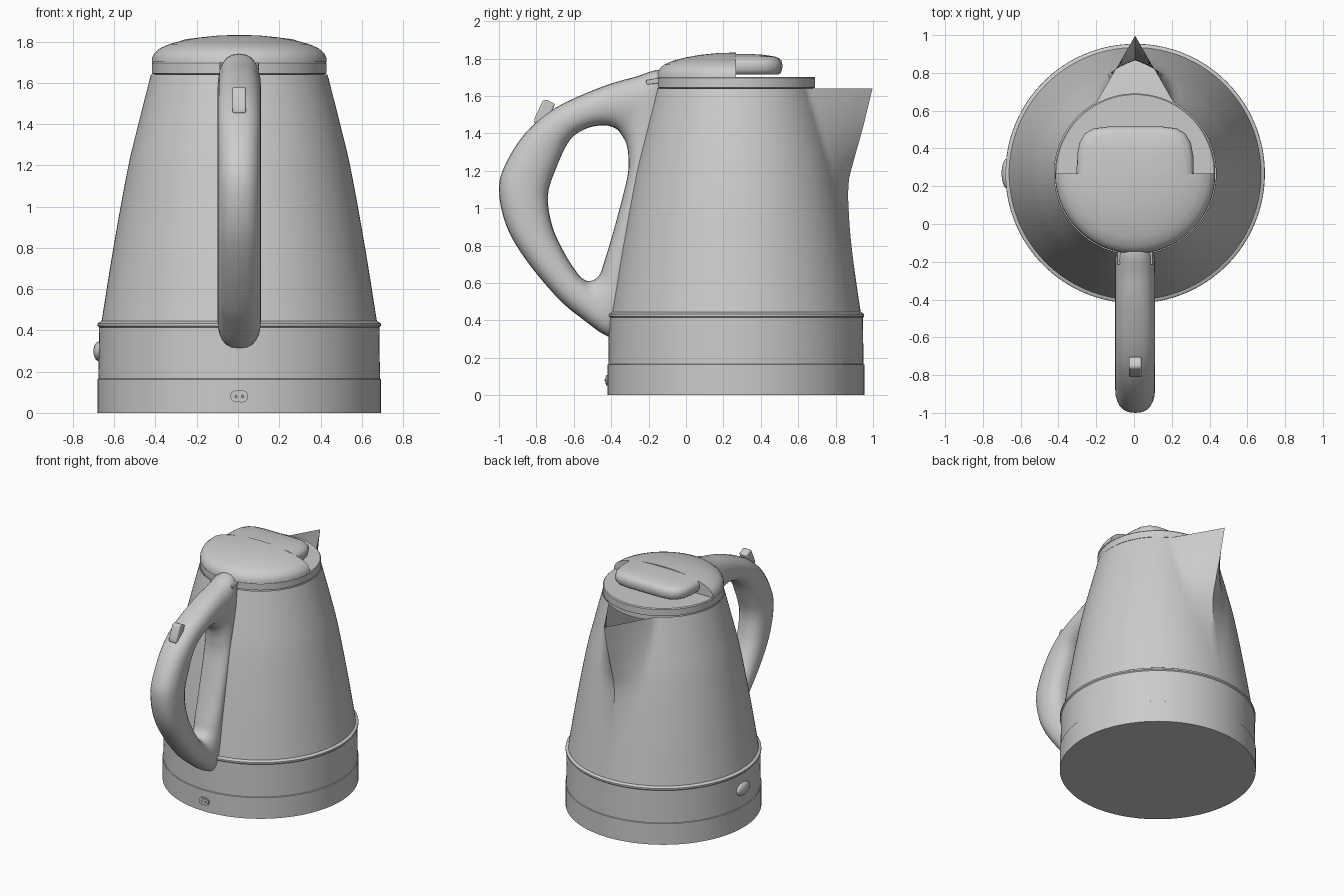
import bpy, bmesh, math
from mathutils import Vector
from mathutils.geometry import interpolate_bezier

cube = bpy.data.objects.get("Cube")
if cube:
    bpy.data.objects.remove(cube, do_unlink=True)

CX, CY, SEG = 0.006, 0.267, 128

grey = bpy.data.materials.new("plain_grey")
grey.use_nodes = True
grey.diffuse_color = (0.6, 0.6, 0.6, 1)
grey.node_tree.nodes["Principled BSDF"].inputs["Base Color"].default_value = (0.6, 0.6, 0.6, 1)


def finish(name, bm, bevel=0, angle=32, recalc=True):
    """Turn a bmesh into a smooth shaded object."""
    if recalc:
        bmesh.ops.recalc_face_normals(bm, faces=bm.faces)
    me = bpy.data.meshes.new(name)
    bm.to_mesh(me)
    bm.free()
    ob = bpy.data.objects.new(name, me)
    bpy.context.scene.collection.objects.link(ob)
    me.materials.append(grey)
    bpy.ops.object.select_all(action="DESELECT")
    ob.select_set(True)
    bpy.context.view_layer.objects.active = ob
    if bevel:
        mod = ob.modifiers.new("round", "BEVEL")
        mod.width, mod.segments = bevel, 4
    bpy.ops.object.shade_smooth_by_angle(angle=math.radians(angle))
    return ob


def bridge(bm, rings, closed=False):
    """Join consecutive closed rings of vertices with quads."""
    pairs = list(zip(rings, rings[1:])) + ([(rings[-1], rings[0])] if closed else [])
    for a, b in pairs:
        for i in range(len(a)):
            j = (i + 1) % len(a)
            bm.faces.new((a[i], a[j], b[j], b[i]))


def lathe(name, profile, caps=True, shape=None, angle=32):
    """Revolve (radius, z) points round the kettle axis; angle 0 points to +y."""
    bm = bmesh.new()
    rings = []
    for r, z in profile:
        ring = []
        for i in range(SEG):
            t = 2 * math.pi * i / SEG
            rr = shape(r, z, t) if shape else r
            ring.append(bm.verts.new((CX - rr * math.sin(t), CY + rr * math.cos(t), z)))
        rings.append(ring)
    bridge(bm, rings)
    if caps:
        bm.faces.new(rings[0][::-1])
        bm.faces.new(rings[-1])
    return finish(name, bm, angle=angle, recalc=caps)


def prism(name, outline, axis, lo, hi, bevel=0):
    """Extrude a 2D outline along the given axis."""
    bm = bmesh.new()

    def place(p, d):
        c = list(p)
        c.insert(axis, d)
        return bm.verts.new(c)
    ends = [[place(p, d) for p in outline] for d in (lo, hi)]
    bridge(bm, ends)
    bm.faces.new(ends[0][::-1])
    bm.faces.new(ends[1])
    return finish(name, bm, bevel)


def sample(points, x):
    """Smooth (monotone cosine free) interpolation through (x, y) points."""
    for k in range(len(points) - 1):
        (x0, y0), (x1, y1) = points[k], points[k + 1]
        if x <= x1:
            def slope(i):
                a, b = points[max(i - 1, 0)], points[min(i + 1, len(points) - 1)]
                return (b[1] - a[1]) / (b[0] - a[0])
            h, t = x1 - x0, (x - x0) / (x1 - x0)
            return (y0 * (1 + 2 * t) * (1 - t) ** 2 + h * slope(k) * t * (1 - t) ** 2
                    + y1 * t * t * (3 - 2 * t) + h * slope(k + 1) * t * t * (t - 1))
    return points[-1][1]


def closed_curve(points, steps=6):
    """Smooth closed loop through 2D points."""
    p = [Vector((a, b, 0)) for a, b in points]
    n, out = len(p), []
    for i in range(n):
        a, b, c, d = p[i - 1], p[i], p[(i + 1) % n], p[(i + 2) % n]
        out += interpolate_bezier(b, b + (c - a) / 6, c - (d - b) / 6, c, steps + 1)[:-1]
    return out


# Base with a seam and the ring where it meets the body
lathe("base", [(0.687, 0), (0.687, 0.163), (0.682, 0.166), (0.679, 0.415),
               (0.686, 0.422), (0.686, 0.434), (0.668, 0.445)])

# Body with the spout drawn out of the wall
wall = [(0.44, 0.668), (0.8, 0.61), (1.2, 0.537), (1.4, 0.489), (1.64, 0.428)]
reach = [(0.5, 0), (0.75, 0.005), (0.95, 0.021), (1.14, 0.054), (1.28, 0.118), (1.41, 0.187), (1.64, 0.302)]


def spout(r, z, t):
    t = abs((t + math.pi) % (2 * math.pi) - math.pi)
    k = max(0, min(1, (z - 0.6) / 1.04))
    a = math.radians(9 + 19.2 * k)
    if t >= a or z < 0.55:
        return r
    tip = r + sample(reach, z)
    ex, ey = r * math.sin(a), r * math.cos(a)
    line = tip * ex / (ex * math.cos(t) + (tip - ey) * math.sin(t))
    return max(r, line)


heights = [0.44 + 1.2 * i / 30 for i in range(31)]
lathe("body", [(sample(wall, z), z) for z in heights], caps=False, shape=spout, angle=28)

# Lid collar
lathe("lid_collar", [(0.40, 1.60), (0.40, 1.638), (0.424, 1.645), (0.424, 1.695), (0.418, 1.702)])

# Lid dome covering the handle half of the collar
dome = [(0.424, 1.70), (0.422, 1.722), (0.41, 1.745), (0.385, 1.767), (0.34, 1.787),
        (0.27, 1.806), (0.19, 1.82), (0.10, 1.829), (0.01, 1.832)]
bm = bmesh.new()
rows = [[bm.verts.new((CX + r * math.cos(t), CY - r * math.sin(t), z))
         for t in [math.pi * i / 64 for i in range(65)]] for r, z in dome]
for a, b in zip(rows, rows[1:]):
    for i in range(64):
        bm.faces.new((a[i], a[i + 1], b[i + 1], b[i]))
bm.faces.new(rows[-1])
bm.faces.new(rows[0])
bm.faces.new([r[0] for r in rows] + [r[-1] for r in rows[::-1]])
finish("lid_dome", bm)

# Lid tab with soft edges
half = [(0.31, 0.262), (0.308, 0.36), (0.295, 0.43), (0.265, 0.48), (0.22, 0.506), (0.14, 0.516)]
bm = bmesh.new()
rings = []
for s, z in [(0.9, 1.714), (0.96, 1.722), (0.99, 1.74), (1, 1.763), (0.985, 1.785),
             (0.94, 1.8), (0.84, 1.811), (0.6, 1.82), (0.3, 1.825)]:
    pts = [(x, y) for x, y in half] + [(-x, y) for x, y in half[::-1]]
    rings.append([bm.verts.new((CX + x * s, 0.262 + (y - 0.262) * s, z)) for x, y in pts])
bridge(bm, rings)
bm.faces.new(rings[0])
bm.faces.new(rings[-1])
finish("lid_tab", bm, angle=40)

# Handle: a closed loop whose section spans the outer and the inner outline (y, z)
outer = [(-0.12, 1.735), (-0.28, 1.70), (-0.46, 1.645), (-0.70, 1.535), (-0.86, 1.40), (-0.97, 1.225),
         (-1.0, 1.09), (-0.96, 0.905), (-0.86, 0.73), (-0.70, 0.535), (-0.57, 0.42), (-0.39, 0.31),
         (-0.30, 0.45), (-0.29, 0.64), (-0.25, 0.905), (-0.19, 1.225), (-0.14, 1.40), (-0.10, 1.58)]
inner = [(-0.34, 1.385), (-0.375, 1.425), (-0.44, 1.443), (-0.535, 1.425), (-0.62, 1.365), (-0.69, 1.225),
         (-0.738, 1.07), (-0.715, 0.905), (-0.655, 0.77), (-0.60, 0.68), (-0.56, 0.63), (-0.515, 0.61),
         (-0.465, 0.64), (-0.435, 0.72), (-0.38, 0.905), (-0.315, 1.16), (-0.308, 1.27), (-0.318, 1.34)]
bm = bmesh.new()
rings = []
for o, i in zip(closed_curve(outer), closed_curve(inner)):
    mid, arm = (o + i) / 2, (o - i) / 2
    ring = []
    for k in range(24):
        t = 2 * math.pi * k / 24
        c, s = math.cos(t), math.sin(t)
        w = 0.106 * math.copysign(abs(s) ** 0.8, s)
        p = mid + arm * math.copysign(abs(c) ** 0.9, c)
        ring.append(bm.verts.new((CX + w, p.x, p.y)))
    rings.append(ring)
bridge(bm, rings, closed=True)
finish("handle", bm, angle=60)

# Switch on the handle
prism("switch", [(-0.81, 1.45), (-0.81, 1.48), (-0.765, 1.577), (-0.745, 1.58), (-0.70, 1.557),
                 (-0.73, 1.48)], 0, CX - 0.033, CX + 0.033, bevel=0.012)

# Hinge lugs either side of the handle
for side, x in (("right", CX - 0.095), ("left", CX + 0.075)):
    prism("hinge_lug_" + side, [(-0.21, 1.66), (-0.215, 1.685), (-0.13, 1.70), (-0.13, 1.67)],
          0, x, x + 0.02, bevel=0.004)


def ball(name, loc, scale):
    bm = bmesh.new()
    bmesh.ops.create_uvsphere(bm, u_segments=24, v_segments=12, radius=1)
    for v in bm.verts:
        v.co = Vector(loc) + Vector(a * b for a, b in zip(v.co, scale))
    finish(name, bm)


# Side button
ball("side_button", (-0.673, CY, 0.298), (0.028, 0.078, 0.048))

# Power socket: two joined lobes with a raised rim and pins


def lobes(r, d):
    n, a0 = 12, math.radians(125)
    arc = [(d + r * math.cos(t), r * math.sin(t)) for t in [a0 * (2 * i / n - 1) for i in range(n + 1)]]
    return [(CX + x, 0.08 + z) for x, z in arc + [(-x, -z) for x, z in arc]]


prism("socket_rim", lobes(0.029, 0.014), 1, -0.428, -0.40)
prism("socket_face", lobes(0.02, 0.014), 1, -0.431, -0.40)
for x in (-0.016, 0.016):
    ball("socket_pin", (CX + x, -0.431, 0.08), (0.006, 0.005, 0.006))
